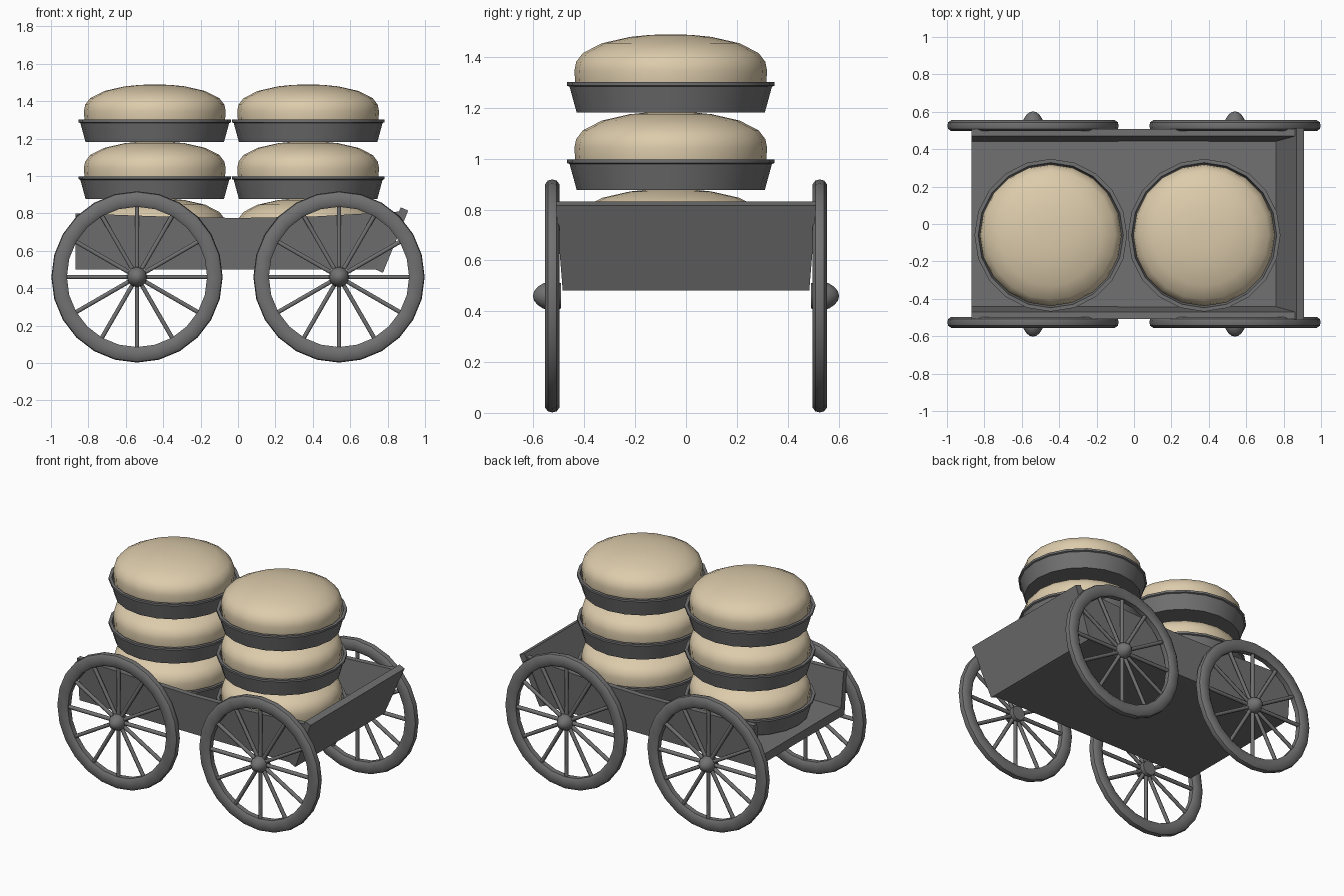
import bpy, bmesh, math
from mathutils import Matrix, Vector

if "Cube" in bpy.data.objects:
    bpy.data.objects.remove(bpy.data.objects["Cube"])


def mat(name, rgb):
    m = bpy.data.materials.new(name)
    m.diffuse_color = (*rgb, 1)
    m.use_nodes = True
    m.node_tree.nodes["Principled BSDF"].inputs["Base Color"].default_value = m.diffuse_color
    return m


GREY = mat("dark grey", (0.165, 0.165, 0.165))
CREAM = mat("baked cream", (0.72, 0.60, 0.41))


def finish(bm, name, material, smooth=None):
    bmesh.ops.recalc_face_normals(bm, faces=bm.faces)
    me = bpy.data.meshes.new(name)
    bm.to_mesh(me)
    bm.free()
    me.materials.append(material)
    ob = bpy.data.objects.new(name, me)
    bpy.context.collection.objects.link(ob)
    if smooth:
        bpy.ops.object.select_all(action='DESELECT')
        ob.select_set(True)
        bpy.context.view_layer.objects.active = ob
        bpy.ops.object.shade_smooth_by_angle(angle=math.radians(smooth))
    return ob


def lathe(bm, profile, n, closed=False, matrix=Matrix()):
    """Revolve (radius, height) points about z, then transform."""
    rings = []
    for r, h in profile:
        if r < 1e-6:
            rings.append([bm.verts.new(matrix @ Vector((0, 0, h)))] * n)
        else:
            rings.append([bm.verts.new(matrix @ Vector((
                r * math.cos(2 * math.pi * i / n), r * math.sin(2 * math.pi * i / n), h)))
                for i in range(n)])
    pairs = list(zip(rings, rings[1:]))
    if closed:
        pairs.append((rings[-1], rings[0]))
    for a, b in pairs:
        for i in range(n):
            j = (i + 1) % n
            quad = list(dict.fromkeys((a[i], a[j], b[j], b[i])))
            if len(quad) > 2:
                bm.faces.new(quad)


def loft(bm, sections):
    """Bridge equal-sized vertex loops and cap both ends."""
    loops = [[bm.verts.new(p) for p in s] for s in sections]
    n = len(loops[0])
    for a, b in zip(loops, loops[1:]):
        for i in range(n):
            j = (i + 1) % n
            bm.faces.new((a[i], a[j], b[j], b[i]))
    bm.faces.new(loops[0])
    bm.faces.new(loops[-1])


# Cart floor
bm = bmesh.new()
loft(bm, [[(-0.87, y, 0.50), (0.75, y, 0.50), (0.775, y, 0.56), (-0.87, y, 0.56)]
          for y in (-0.46, 0.46)])
finish(bm, "cart_floor", GREY)

# Leaning side boards with a gently sagging top edge
for s, label in ((-1, "front"), (1, "back")):
    bm = bmesh.new()
    loft(bm, [[(xb, s * 0.48, 0.50), (xt, s * 0.507, z), (xt, s * 0.47, z), (xb, s * 0.435, 0.50)]
              for xb, xt, z in ((-0.87, -0.87, 0.80), (-0.4, -0.4, 0.783), (0, 0, 0.775),
                                (0.4, 0.4, 0.783), (0.75, 0.875, 0.81))])
    finish(bm, label + "_side_board", GREY)

# Slanted end board
bm = bmesh.new()
loft(bm, [[(0.735, -0.485, 0.50), (0.735, 0.485, 0.50), (0.775, 0.485, 0.482), (0.775, -0.485, 0.482)],
          [(0.87, -0.512, 0.832), (0.87, 0.512, 0.832), (0.91, 0.512, 0.815), (0.91, -0.512, 0.815)]])
finish(bm, "end_board", GREY)

# Wheels: rounded rim, twelve spokes, ball hub
R, RI, W = 0.458, 0.375, 0.029
RIM = [(RI, -W * .6), (RI + .016, -W), (R - .02, -W), (R - .004, -W * .6),
       (R, 0), (R - .004, W * .6), (R - .02, W), (RI + .016, W), (RI, W * .6)]
for x in (-0.54, 0.54):
    for s in (-1, 1):
        label = ("left" if x < 0 else "right") + ("_front" if s < 0 else "_back")
        place = Matrix.Translation((x, s * 0.526, 0.46)) @ Matrix.Rotation(-s * math.pi / 2, 4, 'X')
        bm = bmesh.new()
        lathe(bm, RIM, 24, True, place)
        finish(bm, label + "_wheel_rim", GREY, 40)
        bm = bmesh.new()
        for k in range(12):
            turn = place @ Matrix.Rotation(k * math.pi / 6, 4, 'Z') @ Matrix.Rotation(math.pi / 2, 4, 'Y')
            lathe(bm, [(0, 0.02), (0.013, 0.02), (0.013, 0.385), (0, 0.385)], 6, False, turn)
        finish(bm, label + "_wheel_spokes", GREY, 65)
        bm = bmesh.new()
        lathe(bm, [(0, -0.035), (0.05, -0.035), (0.054, 0.01), (0.05, 0.035),
                   (0.036, 0.057), (0.018, 0.072), (0, 0.076)], 12, False, place)
        finish(bm, label + "_wheel_hub", GREY, 50)

# Two stacks of three pies in flared tins
TIN = [(0, 0), (0.37, 0), (0.398, 0.102), (0.408, 0.106), (0.408, 0.12),
       (0.388, 0.12), (0.37, 0.05), (0, 0.05)]
PIE = [(0, 0.04), (0.365, 0.04), (0.376, 0.12), (0.379, 0.165), (0.372, 0.20), (0.345, 0.235),
       (0.27, 0.273), (0.16, 0.298), (0.08, 0.306), (0, 0.308)]
for x, label in ((-0.445, "left"), (0.375, "right")):
    for level in range(3):
        place = Matrix.Translation((x, -0.06, 0.573 + 0.304 * level))
        bm = bmesh.new()
        lathe(bm, TIN, 20, False, place)
        finish(bm, f"{label}_tin_{level + 1}", GREY, 30)
        bm = bmesh.new()
        lathe(bm, PIE, 20, False, place)
        finish(bm, f"{label}_pie_{level + 1}", CREAM, 50)
